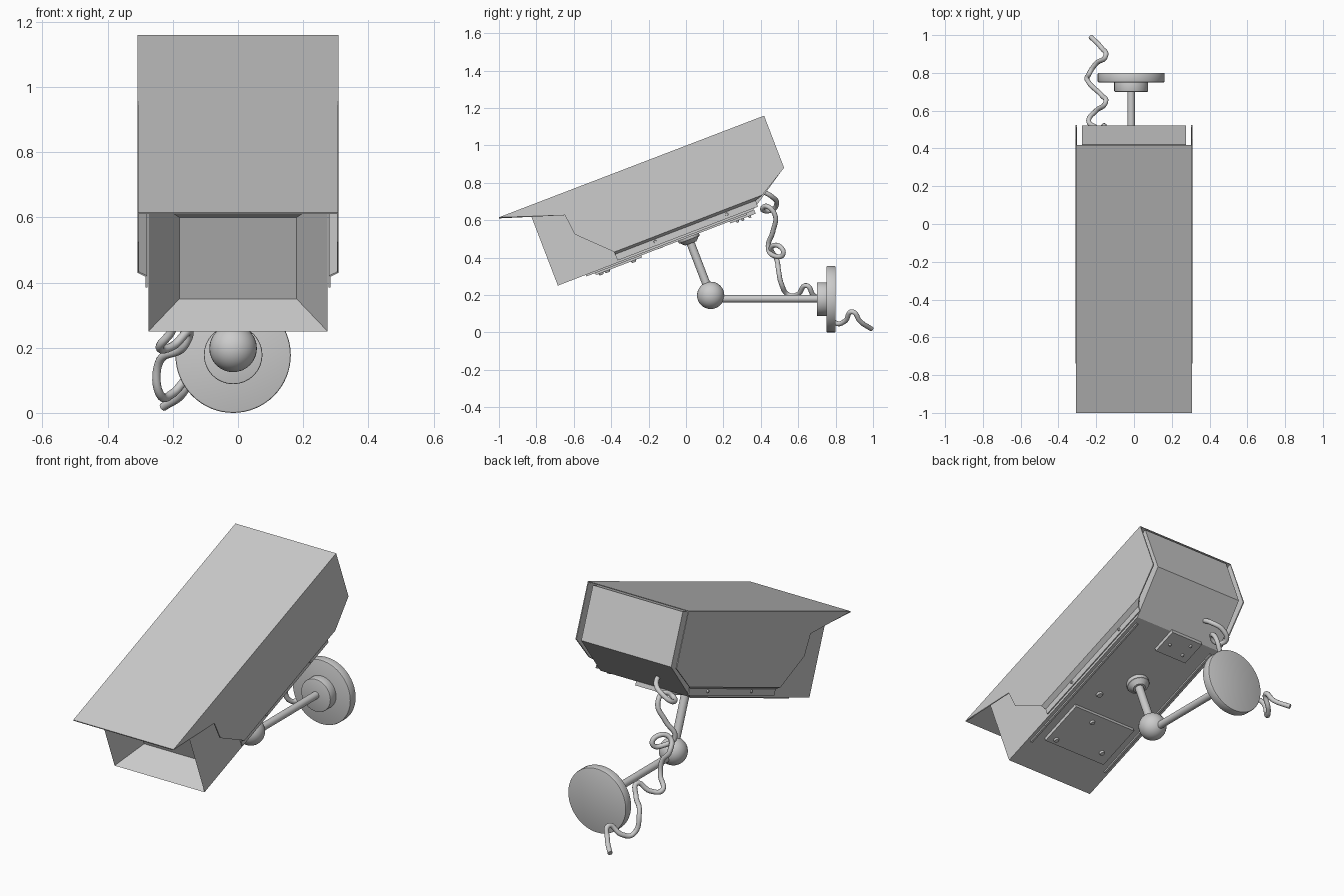
import bpy, bmesh
from math import radians, pi
from mathutils import Vector, Matrix

if "Cube" in bpy.data.objects:
    bpy.data.objects.remove(bpy.data.objects["Cube"])

TILT = radians(21)                      # the camera head is modelled level, then tilted
ROT = Matrix.Rotation(TILT, 4, 'X')


def make(name, bm, tilted=True, smooth=False):
    me = bpy.data.meshes.new(name)
    bm.to_mesh(me)
    bm.free()
    ob = bpy.data.objects.new(name, me)
    bpy.context.collection.objects.link(ob)
    if tilted:
        ob.rotation_euler.x = TILT
    if smooth:
        bpy.ops.object.select_all(action='DESELECT')
        ob.select_set(True)
        bpy.context.view_layer.objects.active = ob
        bpy.ops.object.shade_smooth_by_angle(angle=radians(35))
    return ob


def box(name, lo, hi):
    bm = bmesh.new()
    lo, hi = Vector(lo), Vector(hi)
    bmesh.ops.create_cube(bm, size=1)
    for v in bm.verts:
        v.co = (lo + hi) / 2 + v.co * (hi - lo)
    return make(name, bm)


def rod(name, a, b, r1, r2=None, tilted=False, seg=32, bevel=0):
    a, b = Vector(a), Vector(b)
    d = b - a
    m = Matrix.Translation((a + b) / 2) @ d.to_track_quat('Z', 'Y').to_matrix().to_4x4()
    bm = bmesh.new()
    bmesh.ops.create_cone(bm, cap_ends=True, segments=seg, radius1=r1,
                          radius2=r1 if r2 is None else r2, depth=d.length, matrix=m)
    if bevel:
        rims = [e for e in bm.edges if any(len(f.verts) > 4 for f in e.link_faces)]
        bmesh.ops.bevel(bm, geom=rims, offset=bevel, segments=2, profile=0.5, affect='EDGES')
    return make(name, bm, tilted, True)


# Housing: extruded side profile with a funnel-shaped front recess
bm = bmesh.new()
prof = [(-.55, .479), (.565, .479), (.803, .634), (.803, .92), (-.55, .92)]
side = bm.faces.new([bm.verts.new((-.275, u, v)) for u, v in prof])
ext = bmesh.ops.extrude_face_region(bm, geom=[side])
bmesh.ops.translate(bm, vec=(.55, 0, 0),
                    verts=[g for g in ext['geom'] if isinstance(g, bmesh.types.BMVert)])
bmesh.ops.recalc_face_normals(bm, faces=bm.faces)
front = next(f for f in bm.faces if all(abs(v.co.y + .55) < 1e-4 for v in f.verts))
pane = bmesh.ops.extrude_discrete_faces(bm, faces=[front])['faces'][0]
for v in pane.verts:
    v.co = (.18 if v.co.x > 0 else -.18, -.40, .796 if v.co.z > .7 else .528)
make("housing", bm)

# Sunshield: thin roof, cut side walls, inward flanges and mounting strips
bm = bmesh.new()
cut = [(-.714, .93), (-.38, .817), (-.367, .702), (-.204, .54),
       (.645, .54), (.805, .634), (.805, .93)]
walls = []
for s in (-1, 1):
    w = [bm.verts.new((s * .306, u, v)) for u, v in cut]
    walls.append(w)
    bm.faces.new(w)
    prev = (w[3], w[4])
    for x, v in ((.281, .527), (.281, .49)):
        row = (bm.verts.new((s * x, -.204, v)), bm.verts.new((s * x, .60, v)))
        bm.faces.new((prev[0], prev[1], row[1], row[0]))
        prev = row
bm.faces.new((walls[0][0], walls[1][0], walls[1][6], walls[0][6]))
bmesh.ops.recalc_face_normals(bm, faces=bm.faces)
shield = make("sunshield", bm)
sol = shield.modifiers.new("sheet_thickness", 'SOLIDIFY')
sol.thickness = .006
sol.offset = 0

# Underside plates and slim rails
box("front_access_plate", (-.197, -.34, .459), (.197, -.075, .482))
box("rear_access_plate", (-.15, .43, .459), (.05, .575, .482))
for s, side_name in ((-1, "left"), (1, "right")):
    box(side_name + "_rail", (s * .25 - .006, -.39, .470), (s * .25 + .006, .53, .482))
    # Screws on the side strips
    for u in (.02, .43):
        rod(side_name + "_strip_screw", (s * .278, u, .512), (s * .291, u, .512),
            .009, .007, True, 12)

# Underside screws: (x, u, v, radius)
for x, u, v, r in ((.047, -.125, .459, .016), (.148, -.31, .459, .016),
                   (-.135, -.275, .459, .016), (.12, .038, .479, .02),
                   (.01, .50, .459, .009), (-.10, .47, .459, .009), (-.10, .54, .459, .009)):
    rod("underside_screw", (x, u, v + .003), (x, u, v - .010), r, r * .7, True, 16)

# Ball-joint mount
X = -.015
ball = Vector((X, .132, .198))
lu = ROT.inverted() @ ball
rod("mount_base", (X, lu.y, .482), (X, lu.y, .455), .06, tilted=True, bevel=.006)
rod("mount_collar", (X, lu.y, .457), (X, lu.y, .435), .055, .032, tilted=True)
rod("upper_arm", (X, lu.y, .46), lu, .022, tilted=True)
bm = bmesh.new()
bmesh.ops.create_uvsphere(bm, u_segments=32, v_segments=16, radius=.073,
                          matrix=Matrix.Translation(ball))
make("ball_joint", bm, False, True)
rod("wall_arm", (X, .132, .18), (X, .72, .18), .02)
rod("wall_boss", (X, .70, .178), (X, .76, .178), .09, bevel=.004)
rod("wall_disc", (X, .75, .177), (X, .80, .177), .177, seg=64, bevel=.005)

# Coiled cable
path = [(-.12, .40, .76), (-.14, .46, .725), (-.20, .485, .69), (-.24, .46, .655),
        (-.21, .41, .655), (-.17, .43, .675), (-.16, .475, .63), (-.20, .465, .54),
        (-.24, .44, .45), (-.20, .47, .41), (-.16, .52, .42), (-.17, .50, .46),
        (-.22, .455, .45), (-.24, .485, .39), (-.20, .495, .33), (-.20, .51, .26),
        (-.24, .55, .20), (-.20, .60, .205), (-.15, .645, .25), (-.17, .68, .20),
        (-.24, .75, .16), (-.235, .80, .05), (-.20, .85, .06), (-.15, .89, .11),
        (-.17, .93, .06), (-.23, .992, .018)]
cu = bpy.data.curves.new("cable", 'CURVE')
cu.dimensions = '3D'
cu.bevel_depth = .013
cu.bevel_resolution = 3
cu.resolution_u = 8
cu.use_fill_caps = True
sp = cu.splines.new('BEZIER')
sp.bezier_points.add(len(path) - 1)
for p, co in zip(sp.bezier_points, path):
    p.co = co
    p.handle_left_type = p.handle_right_type = 'AUTO'
bpy.context.collection.objects.link(bpy.data.objects.new("cable", cu))
